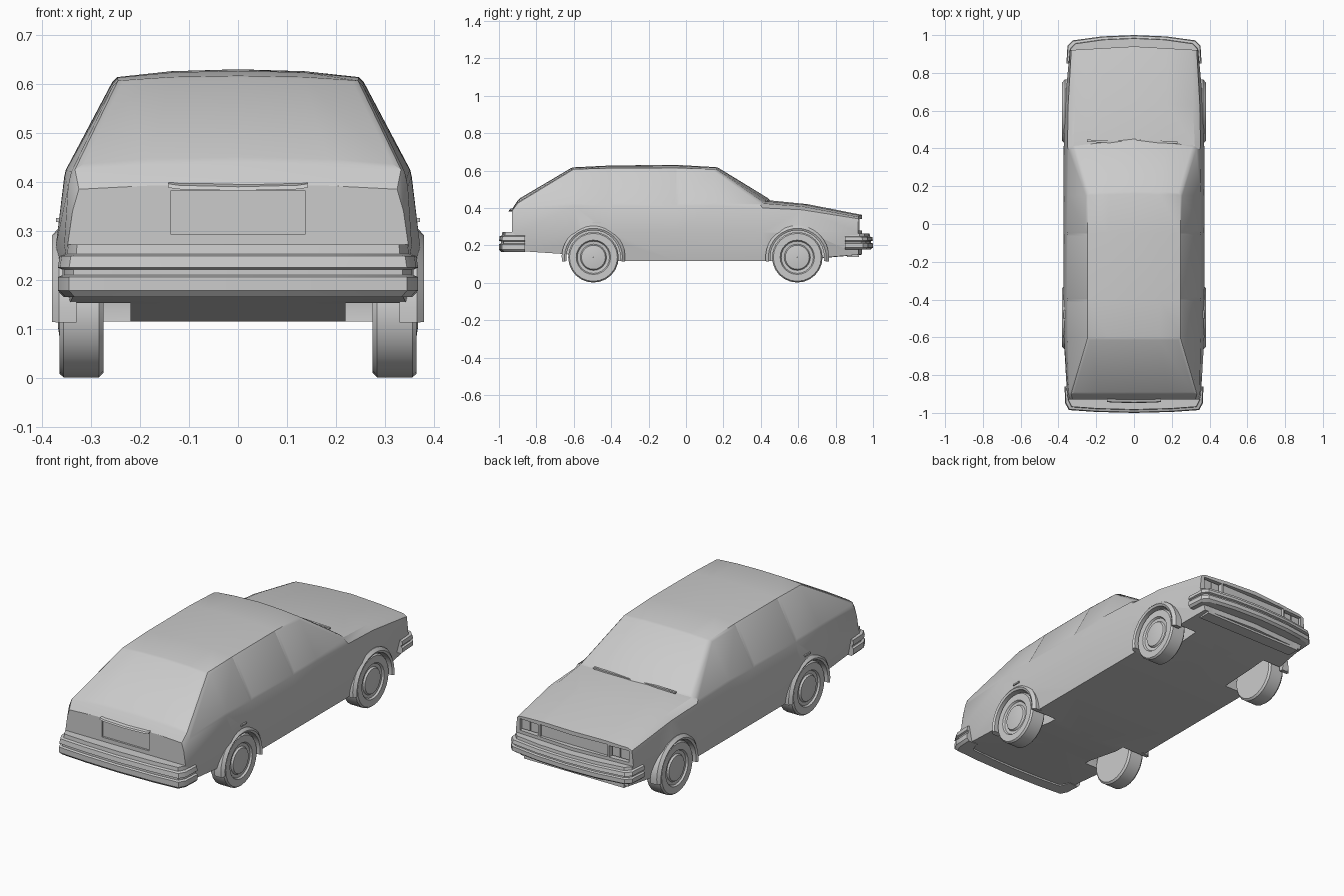
import bpy, bmesh, math

if "Cube" in bpy.data.objects:
    bpy.data.objects.remove(bpy.data.objects["Cube"])


def finish(name, bm, angle=30):
    bmesh.ops.recalc_face_normals(bm, faces=bm.faces[:])
    mesh = bpy.data.meshes.new(name)
    bm.to_mesh(mesh)
    bm.free()
    ob = bpy.data.objects.new(name, mesh)
    bpy.context.collection.objects.link(ob)
    smooth(ob, angle)
    return ob


def smooth(ob, angle):
    bpy.ops.object.select_all(action='DESELECT')
    ob.select_set(True)
    bpy.context.view_layer.objects.active = ob
    bpy.ops.object.shade_smooth_by_angle(angle=math.radians(angle))


def loft(rings, wrap=False):
    """Skin closed rings in order; returns the bmesh and its faces by [span][side]."""
    bm = bmesh.new()
    vs = [[bm.verts.new(p) for p in r] for r in rings]
    n, m = len(vs), len(vs[0])
    grid = []
    for i in range(n if wrap else n - 1):
        a, b = vs[i], vs[(i + 1) % n]
        grid.append([bm.faces.new((a[j], a[(j + 1) % m], b[(j + 1) % m], b[j])) for j in range(m)])
    if not wrap:
        bm.faces.new(vs[0])
        bm.faces.new(vs[-1])
    return bm, grid, vs


def box(name, x0, x1, y0, y1, z0, z1):
    ring = lambda y: [(x0, y, z0), (x1, y, z0), (x1, y, z1), (x0, y, z1)]
    return finish(name, loft([ring(y0), ring(y1)])[0])


def arc_rings(profile, cy, cz, angles, side):
    """Spin an (radius, x) profile around a wheel axis."""
    return [[(side * x, cy + r * math.cos(a), cz + r * math.sin(a)) for r, x in profile] for a in angles]


# Body: y, floor z, floor w, widest w, belt w, belt z, top w, top z, centre z, centre bow
STATIONS = [
    (-.93, .175, .33, .348, .338, .34, .325, .385, .395, 0),
    (-.90, .170, .335, .355, .347, .39, .333, .425, .440, 0),
    (-.60, .150, .345, .372, .354, .41, .245, .607, .617, 0),
    (-.40, .115, .345, .372, .355, .41, .247, .613, .627, 0),
    (-.05, .115, .345, .372, .355, .41, .247, .614, .630, 0),
    (.15, .115, .345, .372, .355, .41, .245, .607, .618, .01),
    (.41, .115, .345, .372, .352, .40, .322, .424, .440, .04),
    (.62, .125, .34, .368, .349, .39, .312, .408, .420, .03),
    (.92, .150, .31, .340, .332, .342, .31, .352, .363, .02),
]
rings = []
for y, zb, wb, wm, wl, zl, wt, zt, zc, bow in STATIONS:
    half = [(0, zb), (wb, zb), (wm, .27), (wl, zl), (wt, zt), (wt * .55, zt + .75 * (zc - zt)), (0, zc)]
    full = half + [(-x, z) for x, z in half[5:0:-1]]
    rings.append([(x, y + bow * (1 - abs(x) / .35), z) for x, z in full])
bm, grid, vs = loft(rings)
for r in (vs[0], vs[-1]):
    bmesh.ops.connect_verts(bm, verts=[r[0], r[6]])

# Recessed glass: three panes per side, hatch and windscreen
panes = [[grid[i][s] for i in span] for s in (3, 8) for span in ((1, 2), (3,), (4, 5))]
panes += [grid[1][4:8], grid[5][4:8]]
for faces in panes:
    bmesh.ops.inset_region(bm, faces=faces, thickness=.014, depth=-.004, use_even_offset=True)
body = finish("car_body", bm)

# Cut wheel wells, lamp and grille recesses, and the number plate recess
WHEELS = [(s, y) for s in (-1, 1) for y in (-.495, .595)]
AXLE = .136
TURN = [2 * math.pi * i / 32 for i in range(32)]
cutters = []
for s, y in WHEELS:
    ends = [[(s * x, y + .148 * math.cos(a), AXLE + .148 * math.sin(a)) for a in TURN] for x in (.22, .5)]
    cutters.append(finish("well_cutter", loft(ends)[0]))
for s in (-1, 1):
    cutters.append(box("lamp_cutter", *sorted((s * .205, s * .315)), .895, 1, .278, .338))
cutters.append(box("grille_cutter", -.195, .195, .915, 1, .278, .342))
cutters.append(box("plate_cutter", -.137, .137, -1, -.920, .293, .382))
for c in cutters:
    c.hide_render = True
    mod = body.modifiers.new("cut", 'BOOLEAN')
    mod.operation, mod.solver, mod.object = 'DIFFERENCE', 'EXACT', c
    bpy.context.view_layer.objects.active = body
    bpy.ops.object.modifier_apply(modifier=mod.name)
    bpy.data.objects.remove(c)
smooth(body, 25)

# Wheels with stepped hub caps, and arch flares
WHEEL = [(.001, .275), (.126, .275), (.135, .284), (.135, .356), (.128, .365), (.092, .365),
         (.086, .356), (.070, .354), (.064, .363), (.03, .368), (.001, .368)]
FLARE = [(.144, .33), (.144, .374), (.155, .380), (.170, .366), (.170, .33)]
ARCH = [math.radians(-8 + 196 * i / 18) for i in range(19)]
for s, y in WHEELS:
    tag = ("left" if s < 0 else "right") + ("_rear" if y < 0 else "_front")
    spin = [2 * math.pi * i / 24 for i in range(24)]
    finish(tag + "_wheel", loft(arc_rings(WHEEL, y, AXLE, spin, s), True)[0])
    finish(tag + "_arch_flare", loft(arc_rings(FLARE, y, AXLE, ARCH, s))[0])


# Wrap-around bumpers with a rubbing-strip groove
def bumper(name, path, z0, z1):
    prof = [(.07, 0), (.012, 0), (0, .12), (0, .38), (.010, .42), (.010, .52),
            (0, .56), (.004, .78), (.016, .82), (.018, 1), (.07, 1)]
    path = path + [(-x, y) for x, y in path[-2::-1]]
    sgn = 1 if path[0][1] > 0 else -1
    rings = [[(x * (1 - d / .38), y - sgn * d * (abs(y) > .9), z0 + t * (z1 - z0)) for d, t in prof]
             for x, y in path]
    finish(name, loft(rings)[0])


bumper("rear_bumper", [(.368, -.86), (.364, -.95), (.345, -.985), (.2, -.995), (0, -1)], .165, .272)
bumper("front_bumper", [(.358, .85), (.352, .945), (.325, .972), (.17, .993), (0, 1)], .178, .262)
box("front_valance", -.29, .29, .86, .925, .138, .2)

# Hatch handle bar: a shallow bowed strip above the plate
bar = [(-.142, .004), (-.12, .001), (0, -.002), (.12, .001), (.142, .004)]
finish("hatch_handle", loft([[(x, -.91, .384 + d), (x, -.946 + d, .384 + d), (x, -.942 + d, .392 + d),
                              (x, -.91, .402)] for x, d in bar])[0])

# Lamps, door handles, side lamps and wipers
for s, tag in ((-1, "left"), (1, "right")):
    for k in (0, 1):
        x = .212 + k * .051
        box(f"{tag}_headlight_{k + 1}", *sorted((s * x, s * (x + .046))), .88, .912, .284, .333)
    box(tag + "_door_handle", *sorted((s * .35, s * .372)), -.50, -.455, .318, .326)
    finish(tag + "_wiper", loft([[(x, y, z), (x, y + .012, z), (x, y + .012, z + .008), (x, y, z + .008)]
                                 for x, y, z in ((s * .13 - .12, .435, .437), (s * .13 + .1, .425, .435))])[0])
